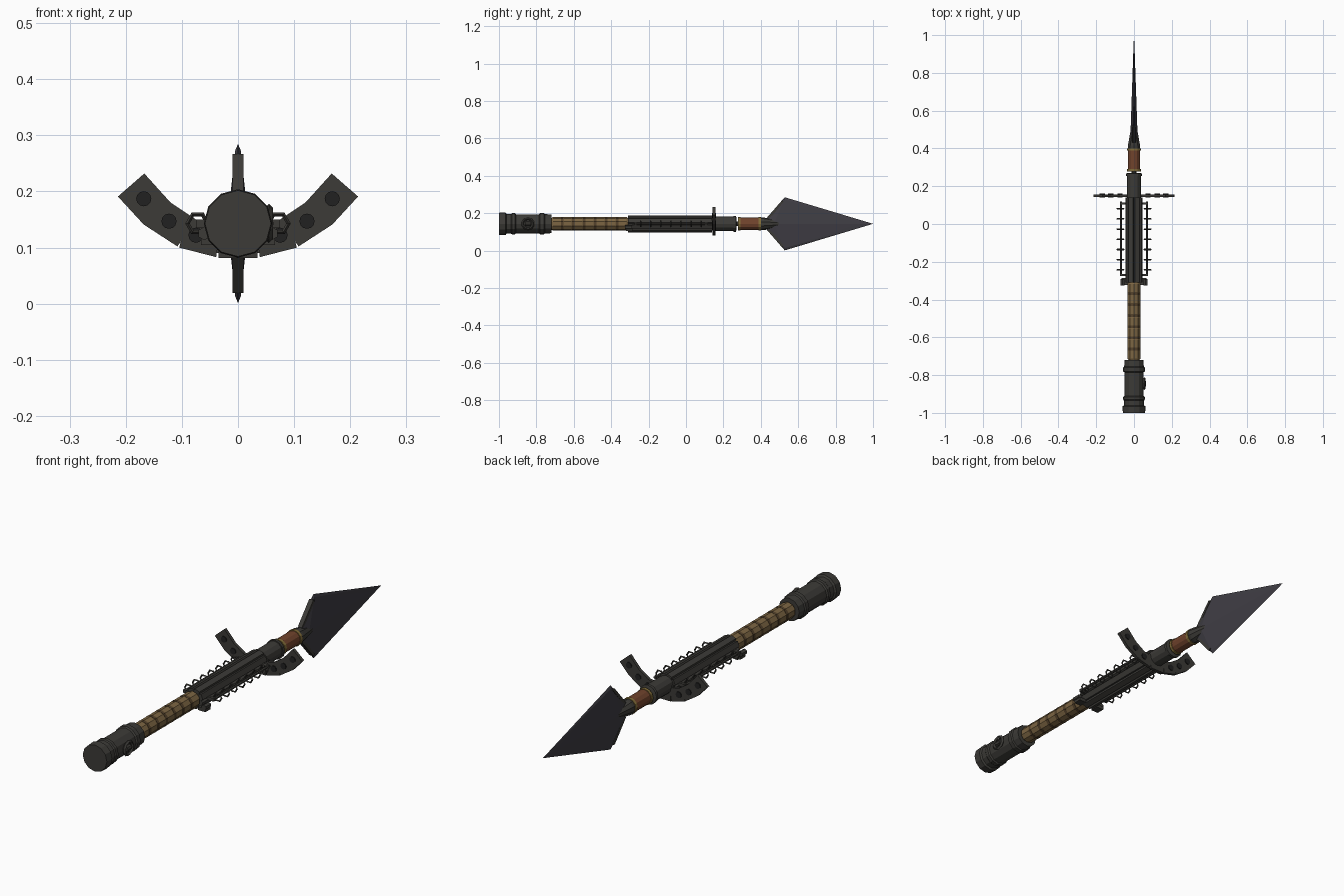
import bpy, bmesh, math
from mathutils import Vector

if "Cube" in bpy.data.objects:
    bpy.data.objects.remove(bpy.data.objects["Cube"])

ZC = 0.143  # height of the shaft axis


def material(name, rgb):
    m = bpy.data.materials.new(name)
    m.diffuse_color = (*rgb, 1)
    m.use_nodes = True
    m.node_tree.nodes["Principled BSDF"].inputs["Base Color"].default_value = m.diffuse_color
    return m


IRON = material("dark_iron", (0.045, 0.043, 0.038))
STEEL = material("blade_steel", (0.05, 0.047, 0.058))
BLACK = material("black", (0.015, 0.015, 0.015))
WRAP = material("tan_wrap", (0.20, 0.13, 0.055))
CORD = material("brown_cord", (0.09, 0.055, 0.025))
COPPER = material("copper", (0.16, 0.055, 0.025))
BRASS = material("brass", (0.22, 0.15, 0.04))


def finish(name, bm, mat):
    bmesh.ops.recalc_face_normals(bm, faces=bm.faces)
    me = bpy.data.meshes.new(name)
    bm.to_mesh(me)
    bm.free()
    me.materials.append(mat)
    ob = bpy.data.objects.new(name, me)
    bpy.context.collection.objects.link(ob)
    return ob


def lathe(name, profile, mat, sides=12, x=0, z=ZC):
    """Turned solid along y from (y, radius) pairs."""
    bm = bmesh.new()
    rings = [[bm.verts.new((x + r * math.sin(2 * math.pi * i / sides), y,
                            z + r * math.cos(2 * math.pi * i / sides)))
              for i in range(sides)] for y, r in profile]
    for a, b in zip(rings, rings[1:]):
        for i in range(sides):
            j = (i + 1) % sides
            bm.faces.new((a[i], a[j], b[j], b[i]))
    bm.faces.new(rings[0])
    bm.faces.new(rings[-1])
    return finish(name, bm, mat)


def hull(name, points, mat):
    bm = bmesh.new()
    for p in points:
        bm.verts.new(p)
    bmesh.ops.convex_hull(bm, input=bm.verts)
    return finish(name, bm, mat)


def box(name, lo, hi, mat):
    return hull(name, [(x, y, z) for x in (lo[0], hi[0])
                       for y in (lo[1], hi[1]) for z in (lo[2], hi[2])], mat)


def ring(name, loc, R, r, mat, axis, n=6):
    rot = (math.pi / 2, 0, 0) if axis == 'y' else (0, math.pi / 2, 0)
    bpy.ops.mesh.primitive_torus_add(location=loc, rotation=rot, major_radius=R, minor_radius=r,
                                     major_segments=n, minor_segments=4)
    ob = bpy.context.object
    ob.name = name
    ob.data.materials.append(mat)


# pommel with raised bands and a side ring
lathe("pommel", [(-1, .059), (-.965, .061), (-.96, .053), (-.935, .053), (-.93, .057), (-.915, .057),
                 (-.91, .051), (-.785, .051), (-.78, .057), (-.76, .057), (-.755, .052), (-.72, .05)], IRON)
ring("pommel_ring", (.055, -.845, ZC), .028, .007, IRON, 'x', 10)
lathe("pommel_ring_base", [(-.86, .012), (-.83, .012)], IRON, 8, x=.052)

# wrapped grip
step = .41 / 7
prof = []
for i in range(7):
    y = -.72 + i * step
    prof += [(y, .031), (y + .008, .036), (y + step - .008, .036), (y + step, .031)]
lathe("grip_wrap", [p for k, p in enumerate(prof) if k == 0 or k % 4 != 0], WRAP, 10)
for i in range(1, 7):
    y = -.72 + i * step
    lathe("grip_cord", [(y - .007, .0365), (y + .007, .0365)], CORD, 10)

# ribbed body and front sleeve
lathe("body_core", [(-.31, .037), (.15, .037), (.15, .038), (.255, .038), (.255, .043),
                    (.267, .043), (.27, .03)], IRON)
for i in range(8):
    a = math.pi * (i + .5) / 4
    n, t = Vector((math.cos(a), 0, math.sin(a))), Vector((-math.sin(a), 0, math.cos(a)))
    hull("body_rib", [Vector((0, y, ZC)) + n * r + t * w for y in (-.31, .14)
                      for r, w in ((.03, .014), (.03, -.014), (.044, .012), (.044, -.012))], IRON)

# side rails carrying loops, with end brackets and lugs
for s in (-1, 1):
    lathe("side_rail", [(-.27, .006), (.118, .006)], IRON, 6, x=s * .07)
    for y in (-.27, .108):
        xs = sorted((s * .03, s * .075))
        box("rail_bracket", (xs[0], y - .006, ZC - .007), (xs[1], y + .006, ZC + .007), IRON)
    for i in range(7):
        ring("rail_loop", (s * .072, -.243 + i * .054, ZC), .018, .004, IRON, 'y')
    xs = sorted((s * .03, s * .066))
    box("collar_lug", (xs[0], -.322, .105), (xs[1], -.285, .12), IRON)
    lathe("lug_pin", [(-.325, .012), (-.29, .012)], IRON, 6, x=s * .06, z=.125)

# curved segmented guard: outer and inner edges per segment
G0, G1 = .143, .157
segs = [[(.168, .141), (.214, .191), (.167, .232), (.120, .180)],
        [(.108, .102), (.168, .141), (.120, .180), (.075, .150)],
        [(.039, .083), (.105, .100), (.090, .152), (.030, .140)]]
for s in (-1, 1):
    for q in segs:
        hull("guard_plate", [(s * x, y, z) for x, z in q for y in (G0, G1)], IRON)
    for x, z in ((.168, .187), (.123, .147), (.075, .122)):
        lathe("guard_stud", [(G0 - .004, .0135), (G1 + .004, .0135)], BLACK, 12, x=s * x, z=z)
box("guard_center", (-.035, G0, .081), (.035, G1, .15), IRON)
box("guard_backing", (-.045, G0 + .003, .09), (.045, G1 - .003, .15), IRON)

# neck, copper sleeve, brass bands, socket
lathe("neck_rod", [(.25, .012), (.3, .012)], IRON, 8)
lathe("copper_sleeve", [(.28, .033), (.40, .033)], COPPER)
for y in (.279, .388):
    lathe("brass_band", [(y, .036), (y + .013, .036)], BRASS)
lathe("blade_socket", [(.40, .034), (.415, .034), (.50, .018), (.52, .012)], IRON, 10)

# kite-shaped blade with reinforced rear edges
pts = [(0, 1.0, ZC)]
for s in (-1, 1):
    pts += [(s * .019, .47, ZC), (s * .003, .93, ZC)]
    for u in (-1, 1):
        pts += [(s * .008, .435, ZC + u * .035), (s * .005, .525, ZC + u * .13), (0, .528, ZC + u * .142)]
hull("blade", pts, STEEL)
for u in (-1, 1):
    hull("blade_rear_edge", [(x, y, ZC + u * z) for x in (-.01, .01) for y, z in
                             ((.432, .032), (.512, .124), (.524, .120), (.446, .026))], IRON)
